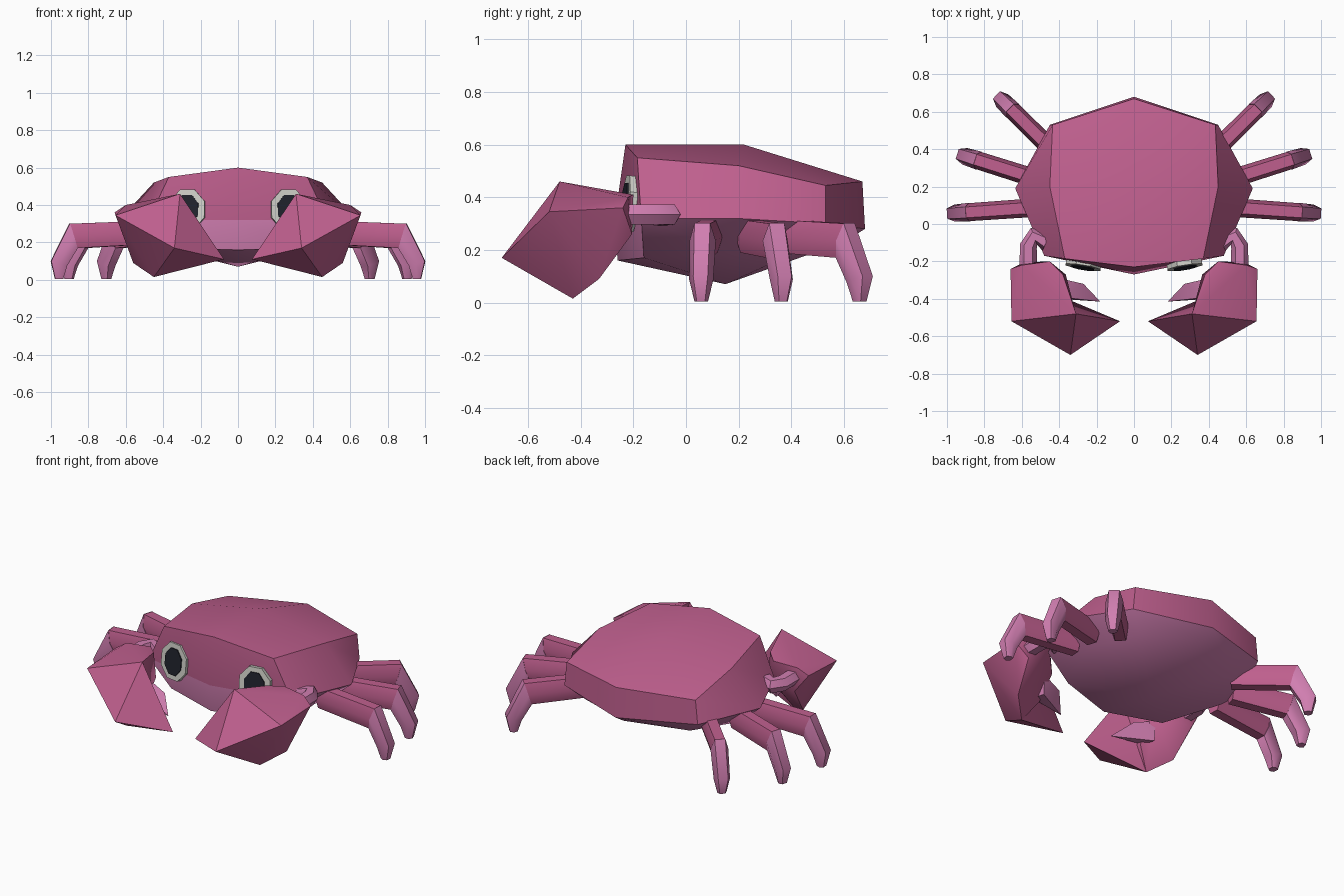
import bpy, bmesh, math
from mathutils import Vector, Matrix

if "Cube" in bpy.data.objects:
    bpy.data.objects.remove(bpy.data.objects["Cube"])


def material(name, rgb):
    m = bpy.data.materials.new(name)
    m.diffuse_color = (*rgb, 1)
    m.use_nodes = True
    m.node_tree.nodes["Principled BSDF"].inputs["Base Color"].default_value = m.diffuse_color
    return m


ROSE = material("rose_shell", (0.52, 0.115, 0.27))
PINK = material("light_pink", (0.64, 0.21, 0.44))
WHITE = material("eye_white", (0.62, 0.62, 0.57))
DARK = material("pupil_dark", (0.014, 0.016, 0.025))


def finish(name, bm, mats, angle=40):
    bmesh.ops.recalc_face_normals(bm, faces=bm.faces)
    me = bpy.data.meshes.new(name)
    bm.to_mesh(me)
    bm.free()
    for m in mats:
        me.materials.append(m)
    ob = bpy.data.objects.new(name, me)
    bpy.context.collection.objects.link(ob)
    bpy.ops.object.select_all(action='DESELECT')
    ob.select_set(True)
    bpy.context.view_layer.objects.active = ob
    bpy.ops.object.shade_smooth_by_angle(angle=math.radians(angle))
    return ob


def loft(bm, rings, caps=True):
    """Skin a list of closed rings of equal length."""
    vs = [[bm.verts.new(p) for p in r] for r in rings]
    n = len(vs[0])
    for a, b in zip(vs, vs[1:]):
        for i in range(n):
            j = (i + 1) % n
            bm.faces.new((a[i], a[j], b[j], b[i]))
    if caps:
        bm.faces.new(vs[0])
        bm.faces.new(vs[-1])
    return vs


def hull(bm, pts):
    vs = [bm.verts.new(p) for p in pts]
    r = bmesh.ops.convex_hull(bm, input=vs)
    junk = [v for v in r['geom_interior'] if isinstance(v, bmesh.types.BMVert)]
    bmesh.ops.delete(bm, geom=junk, context='VERTS')


def flip(p, s):
    return Vector((p[0] * s, p[1], p[2]))


# Body: shell top, rim and belly as half rings mirrored across x
def full_ring(half):
    return half + [(-x, y, z) for x, y, z in half[-2:0:-1]]


top = full_ring([(0, -.23, .60), (.37, -.185, .55), (.45, .20, .52), (.435, .53, .445), (0, .67, .46)])
rim = full_ring([(0, -.27, .32), (.48, -.17, .32), (.635, .19, .32), (.45, .53, .30), (0, .68, .28)])
low = full_ring([(0, -.26, .16), (.34, -.16, .17), (.48, .18, .19), (.35, .46, .21), (0, .60, .23)])
bm = bmesh.new()
rings = loft(bm, [top, rim, low], caps=False)
for ring, apex in ((rings[0], (0, .22, .60)), (rings[2], (0, .15, .07))):
    c = bm.verts.new(apex)
    for i in range(8):
        bm.faces.new((ring[i], ring[(i + 1) % 8], c))
for f in bm.faces:
    if min(v.co.z for v in f.verts) < .27:
        f.material_index = 1
finish("body", bm, [ROSE, PINK], 42)


# Legs: hexagonal sections, upper part rose and lower part pink
def section(tip, d, outer, inner, w):
    side = Vector((-d.y, d.x, 0))

    def at(p):
        return Vector((tip[0], tip[1], 0)) + d * p[0] + Vector((0, 0, p[1]))
    a, b = at(outer), at(inner)
    m = (a + b) / 2
    return [a + side * w * .6, m + side * w, b + side * w * .6,
            b - side * w * .6, m - side * w, a - side * w * .6]


LEGS = {"front": ((.5, .09), (1.0, .055)),
        "middle": ((.5, .235), (.945, .375)),
        "rear": ((.40, .36), (.735, .69))}
for s, label in ((1, "right"), (-1, "left")):
    for name, (base, tip) in LEGS.items():
        d = Vector((tip[0] - base[0], tip[1] - base[1], 0))
        length = d.length
        d.normalize()
        for part, mat, secs in (
            ("upper", ROSE, [((-length, .315), (-length, .19), .05),
                             ((-.10, .30), (-.14, .17), .048)]),
            ("lower", PINK, [((-.10, .302), (-.141, .168), .05),
                             ((0, .10), (-.085, .075), .046),
                             ((-.022, .005), (-.065, .005), .026)])):
            bm = bmesh.new()
            loft(bm, [[flip(p, s) for p in section(tip, d, *c)] for c in secs])
            finish(f"{label}_{name}_leg_{part}", bm, [mat], 50)

    # Arm: bent hexagonal tube joining the body to the claw
    path = [(.47, -.10, .33), (.535, -.065, .335), (.565, -.12, .335), (.565, -.25, .335)]
    dirs = [(.9, .4, 0), (.85, -.3, 0), (.3, -1, 0), (0, -1, 0)]
    bm = bmesh.new()
    arm = []
    for p, t in zip(path, dirs):
        t = Vector(t).normalized()
        side = Vector((-t.y, t.x, 0))
        arm.append([flip(Vector(p) + side * .047 * math.cos(a) + Vector((0, 0, .044 * math.sin(a))), s)
                    for a in (k * math.pi / 3 for k in range(6))])
    loft(bm, arm)
    finish(f"{label}_arm", bm, [PINK], 50)

    # Claw: faceted palm plus hooked pincer
    crown, front, keel = (.31, -.48, .46), (.34, -.70, .17), (.45, -.43, .015)
    palm = [(.45, -.20, .41), (.60, -.22, .40), (.66, -.24, .36), (.38, -.27, .42),
            (.365, -.27, .27), (.59, -.205, .26), (.655, -.52, .345), (.56, -.33, .09),
            (.365, -.38, .14), crown, front, keel]
    hook = [crown, front, keel, (.36, -.40, .16), (.075, -.52, .11)]
    bm = bmesh.new()
    for pts in (palm, hook):
        hull(bm, [flip(p, s) for p in pts])
    finish(f"{label}_claw", bm, [ROSE], 35)

    # Thumb: short spike inside the claw
    bm = bmesh.new()
    hull(bm, [flip(p, s) for p in ((.40, -.29, .26), (.40, -.39, .25), (.40, -.40, .16),
                                   (.40, -.30, .14), (.27, -.32, .22), (.27, -.37, .14),
                                   (.18, -.415, .14))])
    finish(f"{label}_claw_thumb", bm, [PINK], 40)

    # Eye: eight-sided plate with a dark plate on top
    normal = Vector((.16, -.98, .11)).normalized()
    across = Vector((.98, .16, 0)).normalized()
    up = normal.cross(across) * -1
    if up.z < 0:
        up = -up
    centre = Vector((.27, -.214, .375))
    for part, mat, w, h, back, out in (("eye_white", WHITE, .102, .115, -.02, .018),
                                       ("pupil", DARK, .066, .084, .01, .024)):
        bm = bmesh.new()
        loft(bm, [[flip(centre + normal * o + across * w * math.cos(a) + up * h * math.sin(a), s)
                   for a in ((k + .5) * math.pi / 4 for k in range(8))]
                  for o in (back, out)])
        finish(f"{label}_{part}", bm, [mat], 30)
